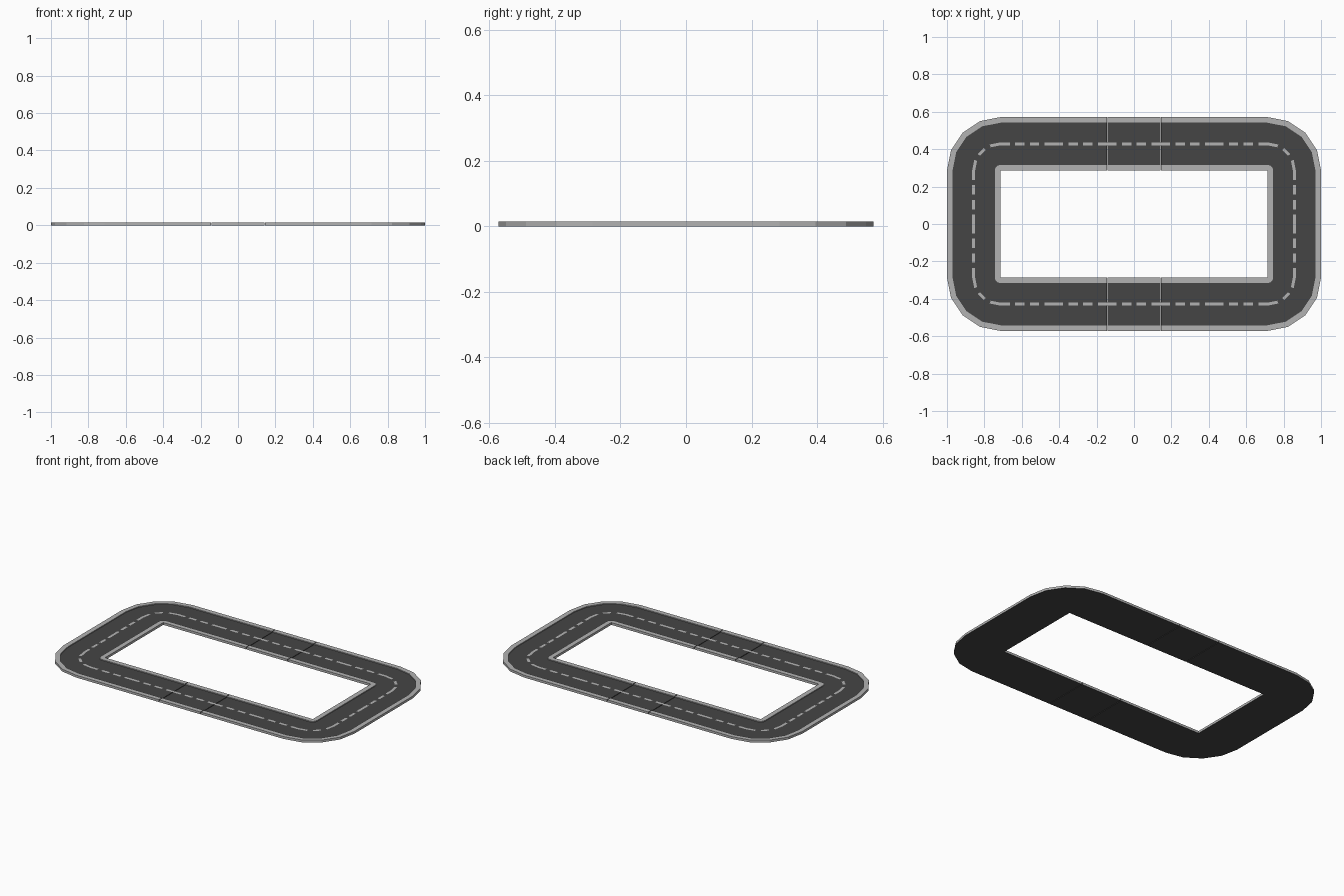
import bpy, bmesh, math

if "Cube" in bpy.data.objects:
    bpy.data.objects.remove(bpy.data.objects["Cube"])

T = 2 / 7                 # module size = track width
CX, CY = 2.5 * T, T       # corner centres
CURB, H, ROAD = 0.03, 0.0145, 0.009
SEAM, GAP = T / 2, 0.002


def material(name, v):
    m = bpy.data.materials.new(name)
    m.diffuse_color = (v, v, v, 1)
    m.use_nodes = True
    m.node_tree.nodes["Principled BSDF"].inputs["Base Color"].default_value = m.diffuse_color
    return m


concrete = material("concrete", 0.45)
asphalt = material("asphalt", 0.06)

# Cross-section (distance from inner edge, height); edges 3 and 7 are asphalt
PROFILE = [(0, 0), (0, H), (CURB, H), (CURB, ROAD),
           (T - CURB, ROAD), (T - CURB, H), (T, H), (T, 0)]


def finish(bm, name, mats):
    me = bpy.data.meshes.new(name)
    bm.to_mesh(me)
    bm.free()
    for m in mats:
        me.materials.append(m)
    ob = bpy.data.objects.new(name, me)
    bpy.context.collection.objects.link(ob)
    return ob


def sweep(name, stations):
    """Sweep the road profile through (x, y, outward angle) stations."""
    bm = bmesh.new()
    rings = []
    for x, y, a in stations:
        c, s = math.cos(a), math.sin(a)
        rings.append([bm.verts.new((x + r * c, y + r * s, z)) for r, z in PROFILE])
    n = len(PROFILE)
    for p, q in zip(rings, rings[1:]):
        for i in range(n):
            j = (i + 1) % n
            f = bm.faces.new((p[i], p[j], q[j], q[i]))
            f.material_index = 1 if i in (3, 7) else 0
    for ring in (rings[0], rings[-1]):
        bm.faces.new(ring).material_index = 1
    bmesh.ops.remove_doubles(bm, verts=bm.verts, dist=1e-5)
    bmesh.ops.recalc_face_normals(bm, faces=bm.faces)
    return finish(bm, name, (concrete, asphalt))


# U-shaped ends with 4-segment corners
def end_stations(side):
    st = [(SEAM + GAP, -CY, -math.pi / 2)]
    st += [(CX, -CY, math.radians(-90 + 22.5 * k)) for k in range(5)]
    st += [(CX, CY, math.radians(22.5 * k)) for k in range(5)]
    st += [(SEAM + GAP, CY, math.pi / 2)]
    return [(side * x, y, a if side > 0 else math.pi - a) for x, y, a in st]


sweep("track_end_right", end_stations(1))
sweep("track_end_left", end_stations(-1))

# Short middle straights
for name, s in (("track_middle_front", -1), ("track_middle_back", 1)):
    sweep(name, [(-SEAM + GAP, s * CY, s * math.pi / 2),
                 (SEAM - GAP, s * CY, s * math.pi / 2)])

# Dashed centre line
bm = bmesh.new()
W, Z = 0.008, ROAD + 0.0006
DASH, STEP = 0.05, 0.0786


def quad(points):
    f = bm.faces.new([bm.verts.new((x, y, Z)) for x, y in points])
    f.normal_update()
    if f.normal.z < 0:
        f.normal_flip()


def straight_dashes(start, count, place):
    for t in range(count):
        for k in range(4):
            u = start + t * T + k * STEP
            quad([place(u, -W), place(u + DASH, -W), place(u + DASH, W), place(u, W)])


for s in (-1, 1):
    straight_dashes(-CX, 5, lambda u, w: (u, s * (CY + T / 2) + w))
    straight_dashes(-CY, 2, lambda u, w: (s * (CX + T / 2) + w, u))
    for t in (-1, 1):
        for a0, a1 in ((0, 22.5), (36, 54), (67.5, 90)):
            quad([(s * (CX + r * math.cos(math.radians(a))),
                   t * (CY + r * math.sin(math.radians(a))))
                  for a, r in ((a0, T / 2 - W), (a1, T / 2 - W),
                               (a1, T / 2 + W), (a0, T / 2 + W))])
finish(bm, "centre_line_dashes", (concrete,))
